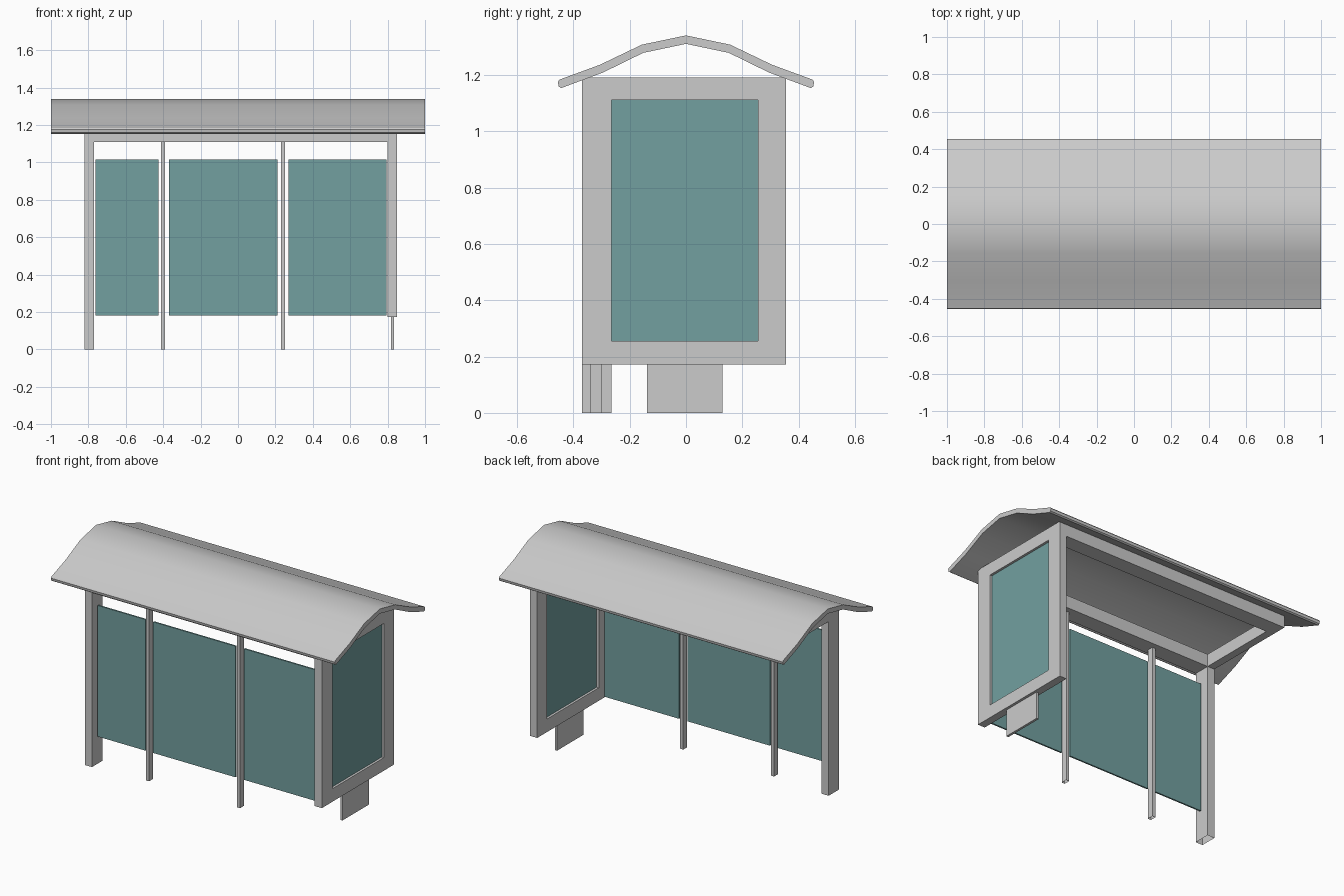
import bpy, bmesh, math

if "Cube" in bpy.data.objects:
    bpy.data.objects.remove(bpy.data.objects["Cube"])

glass = bpy.data.materials.new("teal_glass")
glass.diffuse_color = (0.17, 0.35, 0.35, 1)
glass.use_nodes = True
glass.node_tree.nodes["Principled BSDF"].inputs["Base Color"].default_value = glass.diffuse_color


def make_object(name, bm, mat=None):
    bmesh.ops.recalc_face_normals(bm, faces=bm.faces)
    me = bpy.data.meshes.new(name)
    bm.to_mesh(me)
    bm.free()
    ob = bpy.data.objects.new(name, me)
    bpy.context.collection.objects.link(ob)
    if mat:
        me.materials.append(mat)
    return ob


def add_box(bm, x, y, z, open_bottom=False):
    verts = bmesh.ops.create_cube(bm, size=1)["verts"]
    for v in verts:
        v.co = [lo + (c + 0.5) * (hi - lo) for c, (lo, hi) in zip(v.co, (x, y, z))]
    if open_bottom:
        faces = {f for v in verts for f in v.link_faces}
        low = [f for f in faces if all(abs(v.co.z - z[0]) < 1e-5 for v in f.verts)]
        bmesh.ops.delete(bm, geom=low, context='FACES_ONLY')


def box(name, x, y, z, mat=None, open_bottom=False):
    bm = bmesh.new()
    add_box(bm, x, y, z, open_bottom)
    return make_object(name, bm, mat)


def extrude_x(name, outline, x0, x1):
    bm = bmesh.new()
    face = bm.faces.new([bm.verts.new((x0, y, z)) for y, z in outline])
    new = bmesh.ops.extrude_face_region(bm, geom=[face])["geom"]
    verts = [g for g in new if isinstance(g, bmesh.types.BMVert)]
    bmesh.ops.translate(bm, verts=verts, vec=(x1 - x0, 0, 0))
    return make_object(name, bm)


# Curved roof: faceted arch with slightly rounded eaves
top = [(0, 1.34), (0.157, 1.307), (0.305, 1.236), (0.449, 1.183)]
eave = [(0.455, 1.175), (0.452, 1.159), (0.443, 1.153)]
under = [(0.295, 1.208), (0.152, 1.278), (0, 1.31)]
half = top + eave + under
outline = half + [(-y, z) for y, z in half[-2:0:-1]]
roof = extrude_x("roof", outline, -1, 1)
bpy.context.view_layer.objects.active = roof
roof.select_set(True)
bpy.ops.object.shade_smooth_by_angle(angle=math.radians(30))
roof.select_set(False)

# Ring of beams under the roof
Y0, Y1, TOP, LOW = -0.37, 0.355, 1.19, 1.11
box("front_beam", (-0.82, 0.80), (Y0, -0.265), (LOW, TOP))
box("back_beam", (-0.82, 0.80), (0.255, Y1), (LOW, TOP))
box("left_beam", (-0.82, -0.77), (-0.265, 0.255), (LOW, TOP))

# Wide corner post and two slim posts, open underneath
box("corner_post", (-0.82, -0.77), (Y0, -0.265), (0, LOW), open_bottom=True)
for i, x in enumerate((-0.40, 0.241)):
    box(f"slim_post_{i + 1}", (x - 0.011, x + 0.011), (-0.34, -0.30), (0, LOW),
        open_bottom=True)

# Glass panes along the front wall
for i, xs in enumerate(((-0.762, -0.425), (-0.37, 0.21), (0.27, 0.795))):
    box(f"wall_pane_{i + 1}", xs, (-0.325, -0.315), (0.18, 1.015), glass)

# Right-hand display panel: frame, pane and foot
bm = bmesh.new()
PX = (0.80, 0.85)
outer = [(Y0, 0.172), (Y1, 0.172), (Y1, TOP), (Y0, TOP)]
inner = [(-0.265, 0.255), (0.255, 0.255), (0.255, LOW), (-0.265, LOW)]
rings = [[bm.verts.new((x, y, z)) for y, z in loop]
         for x, loop in ((PX[0], outer), (PX[1], outer), (PX[1], inner), (PX[0], inner))]
for a, b in zip(rings, rings[1:] + rings[:1]):
    for i in range(4):
        j = (i + 1) % 4
        bm.faces.new((a[i], a[j], b[j], b[i]))
make_object("display_frame", bm)
box("display_pane", (0.815, 0.835), (-0.265, 0.255), (0.255, LOW), glass)
box("display_foot", (0.818, 0.833), (-0.138, 0.13), (0, 0.172))
